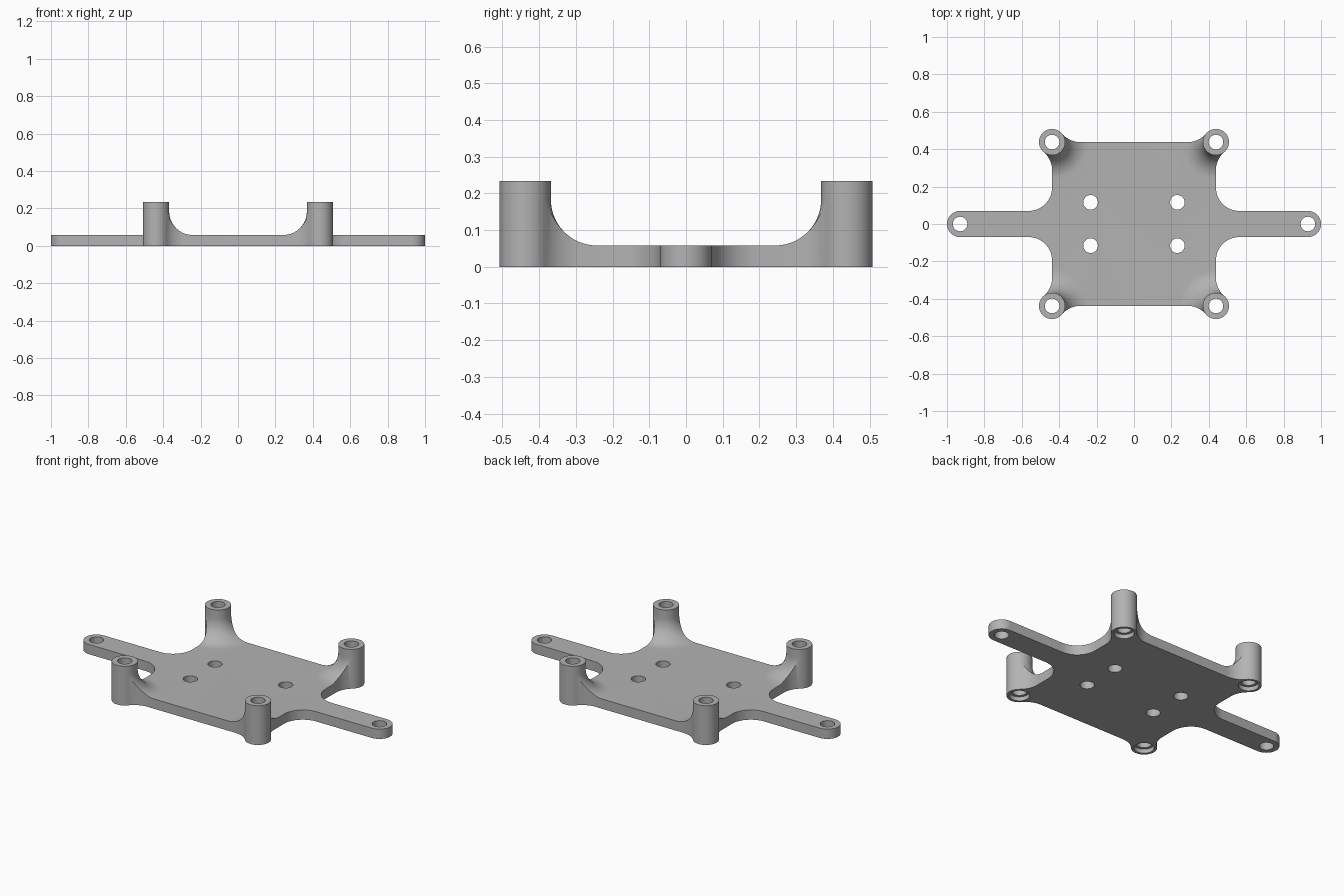
import bpy, bmesh
from math import sin, cos, pi, sqrt, atan2
from mathutils import Vector

if "Cube" in bpy.data.objects:
    bpy.data.objects.remove(bpy.data.objects["Cube"], do_unlink=True)

THICK, HEIGHT = 0.058, 0.233        # plate thickness, standoff height
POST, R, FILLET = 0.438, 0.07, 0.125  # standoff centre, outer radius, fillet radius
TIP, HOLE, BORE = 0.93, 0.039, 0.055
CORNERS = [(sx * POST, sy * POST) for sx in (-1, 1) for sy in (-1, 1)]


def make(name, bm):
    bmesh.ops.remove_doubles(bm, verts=bm.verts, dist=1e-5)
    bmesh.ops.recalc_face_normals(bm, faces=bm.faces)
    mesh = bpy.data.meshes.new(name)
    bm.to_mesh(mesh)
    bm.free()
    obj = bpy.data.objects.new(name, mesh)
    bpy.context.collection.objects.link(obj)
    return obj


def prism(name, points, z0, z1):
    bm = bmesh.new()
    face = bm.faces.new([bm.verts.new((x, y, z0)) for x, y in points])
    out = bmesh.ops.extrude_face_region(bm, geom=[face])["geom"]
    moved = [v for v in out if isinstance(v, bmesh.types.BMVert)]
    bmesh.ops.translate(bm, verts=moved, vec=(0, 0, z1 - z0))
    return make(name, bm)


def lathe(name, profile, centres, steps=64):
    """Turn a closed (radius, z) profile around a vertical axis at each centre."""
    bm = bmesh.new()
    for cx, cy in centres:
        verts = [bm.verts.new((cx + r, cy, z)) for r, z in profile]
        edges = [bm.edges.new(pair) for pair in zip(verts, verts[1:])]
        bmesh.ops.spin(bm, geom=verts + edges, cent=(cx, cy, 0), axis=(0, 0, 1),
                       angle=2 * pi, steps=steps, use_merge=True)
    return make(name, bm)


def arc(cx, cy, r, a0, a1, n=14):
    return [(cx + r * cos(a0 + (a1 - a0) * i / n), cy + r * sin(a0 + (a1 - a0) * i / n))
            for i in range(n + 1)]


def combine(obj, other, operation):
    mod = obj.modifiers.new("join", "BOOLEAN")
    mod.operation, mod.object, mod.solver = operation, other, "EXACT"
    bpy.context.view_layer.update()
    result = obj.evaluated_get(bpy.context.evaluated_depsgraph_get())
    mesh = bpy.data.meshes.new_from_object(result)
    obj.modifiers.clear()
    obj.data = mesh
    bpy.data.objects.remove(other, do_unlink=True)


# Plate outline, one quadrant: arm tip, arm fillet, standoff fillets
reach = sqrt((R + FILLET) ** 2 - FILLET ** 2)
touch = atan2(FILLET, reach)
quarter = arc(TIP, 0, R, 0, pi / 2)
quarter += arc(POST + FILLET, R + FILLET, FILLET, 1.5 * pi, pi)
side = arc(POST + FILLET, POST - reach, FILLET, pi, pi / 2 + touch)
quarter += side + [(POST, POST)] + [(y, x) for x, y in reversed(side)]
half = quarter + [(-x, y) for x, y in reversed(quarter)]
outline = half + [(x, -y) for x, y in reversed(half[1:-1])]

# Plate with ramps that sweep up to the standoffs
body = prism("mounting_plate", outline, 0, 0.3)
envelope = prism("envelope", [(-2, -2), (2, -2), (2, 2), (-2, 2)], -0.1, THICK)
curve = arc(R + FILLET, THICK + FILLET, FILLET, pi, 1.5 * pi, 16)
flare = lathe("flare", [(0, curve[0][1] + 0.01), (R - 0.002, curve[0][1] + 0.01)]
              + curve + [(R + FILLET, 0.02), (0, 0.02)], CORNERS)
combine(envelope, flare, "UNION")
combine(body, envelope, "INTERSECT")

# Standoffs
posts = lathe("standoffs", [(0, 0), (R, 0), (R, HEIGHT), (0, HEIGHT)], CORNERS)
combine(body, posts, "UNION")

# Screw holes, with counterbores below the standoffs
plain = [(s * TIP, 0) for s in (-1, 1)]
plain += [(sx * 0.232, sy * 0.116) for sx in (-1, 1) for sy in (-1, 1)]
combine(body, lathe("plain_holes", [(0, -0.1), (HOLE, -0.1), (HOLE, 0.4), (0, 0.4)],
                    plain, 40), "DIFFERENCE")
combine(body, lathe("stepped_holes", [(0, -0.1), (BORE, -0.1), (BORE, 0.025), (HOLE, 0.025),
                                      (HOLE, 0.4), (0, 0.4)], CORNERS, 40), "DIFFERENCE")

# Colour and shading
grey = bpy.data.materials.new("plain_grey")
grey.use_nodes = True
colour = (0.45, 0.45, 0.45, 1)
grey.diffuse_color = colour
grey.node_tree.nodes["Principled BSDF"].inputs["Base Color"].default_value = colour
body.data.materials.clear()
body.data.materials.append(grey)
for poly in body.data.polygons:
    poly.material_index = 0
bpy.ops.object.select_all(action="DESELECT")
body.select_set(True)
bpy.context.view_layer.objects.active = body
bpy.ops.object.shade_smooth_by_angle(angle=0.6)
